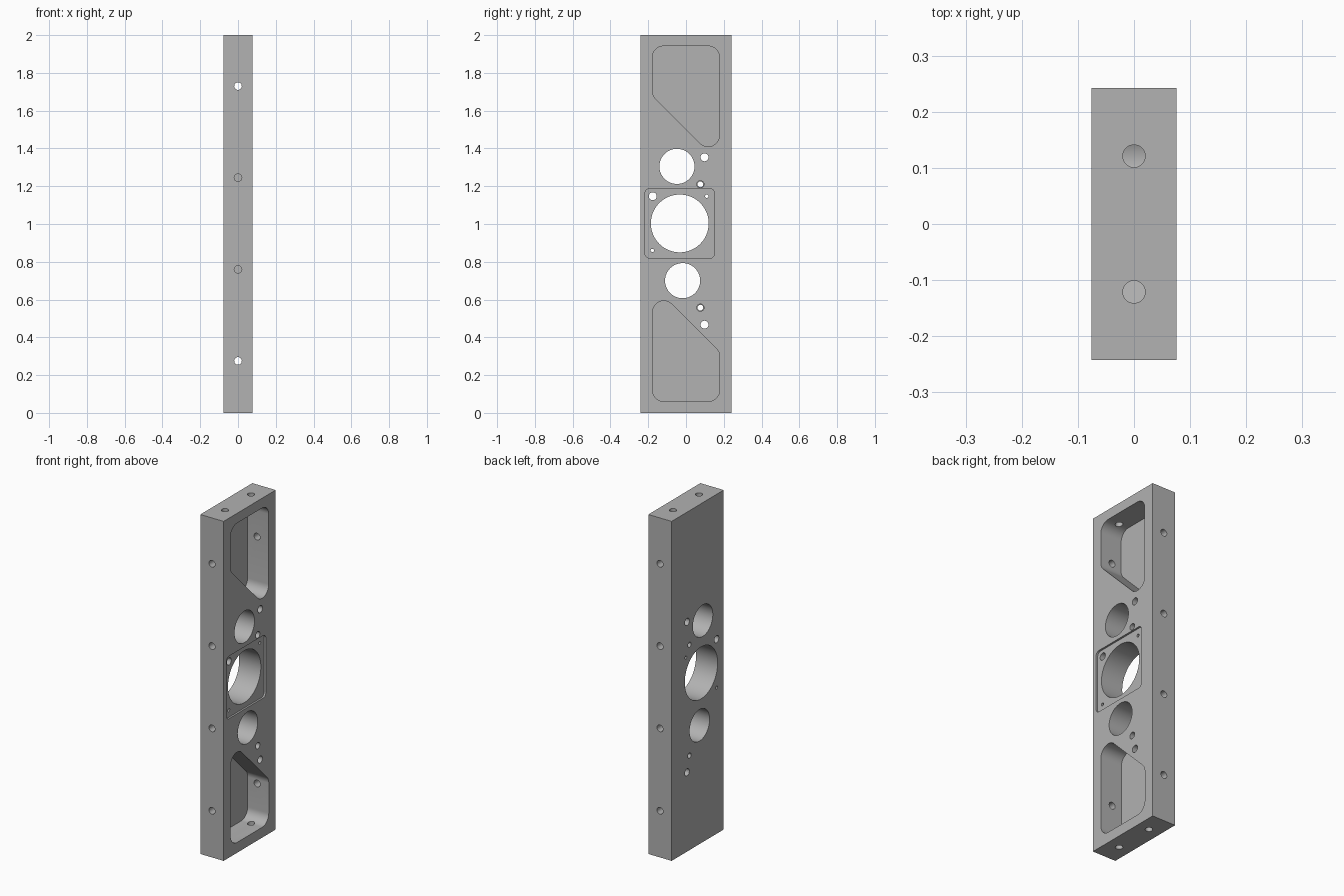
import bpy, bmesh, math
from mathutils import Vector, Matrix

if "Cube" in bpy.data.objects:
    bpy.data.objects.remove(bpy.data.objects["Cube"])

HX, HY, H = 0.076, 0.242, 2.0

grey = bpy.data.materials.new("plain_grey")
grey.diffuse_color = (0.445, 0.445, 0.445, 1)
grey.use_nodes = True
grey.node_tree.nodes["Principled BSDF"].inputs["Base Color"].default_value = grey.diffuse_color


def make_object(name, bm):
    bmesh.ops.recalc_face_normals(bm, faces=bm.faces)
    mesh = bpy.data.meshes.new(name)
    bm.to_mesh(mesh)
    bm.free()
    mesh.materials.append(grey)
    obj = bpy.data.objects.new(name, mesh)
    bpy.context.collection.objects.link(obj)
    return obj


def cut(body, bm):
    """Subtract a solid from the body."""
    cutter = make_object("cutter", bm)
    cutter.hide_render = True
    mod = body.modifiers.new("cut", 'BOOLEAN')
    mod.operation = 'DIFFERENCE'
    mod.solver = 'EXACT'
    mod.object = cutter
    bpy.context.view_layer.objects.active = body
    bpy.ops.object.modifier_apply(modifier=mod.name)
    bpy.data.objects.remove(cutter)


def drill(body, start, end, r, sides=48):
    """Round hole between two points."""
    a, b = Vector(start), Vector(end)
    bm = bmesh.new()
    turn = (b - a).to_track_quat('Z', 'Y').to_matrix().to_4x4()
    bmesh.ops.create_cone(bm, cap_ends=True, segments=sides, radius1=r, radius2=r,
                          depth=(b - a).length,
                          matrix=Matrix.Translation((a + b) / 2) @ turn)
    cut(body, bm)


def rounded(points, r, steps=10):
    """Fillet every corner of a convex outline."""
    out = []
    n = len(points)
    for i in range(n):
        p = Vector(points[i])
        u = (Vector(points[i - 1]) - p).normalized()
        v = (Vector(points[(i + 1) % n]) - p).normalized()
        half = u.angle(v) / 2
        c = p + (u + v).normalized() * r / math.sin(half)
        s = p + u * r / math.tan(half) - c
        e = p + v * r / math.tan(half) - c
        sweep = math.pi - 2 * half
        for k in range(steps + 1):
            t = k / steps
            out.append(c + (s * math.sin((1 - t) * sweep) + e * math.sin(t * sweep))
                       / math.sin(sweep))
    return out


def mill(body, points, r, floor_x):
    """Rounded pocket milled from the +x face."""
    bm = bmesh.new()
    face = bm.faces.new([bm.verts.new((floor_x, p.x, p.y)) for p in rounded(points, r)])
    ext = bmesh.ops.extrude_face_region(bm, geom=[face])
    moved = [g for g in ext["geom"] if isinstance(g, bmesh.types.BMVert)]
    bmesh.ops.translate(bm, verts=moved, vec=(0.1 - floor_x, 0, 0))
    cut(body, bm)


# Solid bar
bm = bmesh.new()
bmesh.ops.create_cube(bm, size=1, matrix=Matrix.Translation((0, 0, H / 2))
                      @ Matrix.Diagonal((2 * HX, 2 * HY, H, 1)))
body = make_object("mounting_plate", bm)

# Deep corner-cut pockets, the lower one turned half round
upper = [(-0.178, 1.942), (-0.178, 1.68), (0.177, 1.325), (0.177, 1.942)]
lower = [(-y, 2.003 - z) for y, z in upper]
for outline in (upper, lower):
    mill(body, outline, 0.06, -0.062)

# Shallow square recess around the main bore
cy, cz, s = -0.033, 1.003, 0.184
mill(body, [(cy - s, cz - s), (cy + s, cz - s), (cy + s, cz + s), (cy - s, cz + s)],
     0.025, HX - 0.011)

# Holes through the broad faces: y, z, radius
for y, z, r, sides in [(cy, cz, 0.153, 96), (-0.048, 1.305, 0.093, 72),
                       (-0.018, 0.70, 0.093, 72), (0.098, 1.353, 0.021, 32),
                       (0.098, 0.467, 0.021, 32), (-0.176, 1.147, 0.021, 32),
                       (0.11, 1.147, 0.009, 24), (-0.178, 0.86, 0.009, 24),
                       (0.076, 1.21, 0.015, 32), (0.076, 0.557, 0.015, 32)]:
    drill(body, (-0.1, y, z), (0.1, y, z), r, sides)
# Wider mouths of the stepped holes
for z in (1.21, 0.557):
    drill(body, (0, 0.076, z), (0.1, 0.076, z), 0.019, 32)

# Holes along the narrow sides: outer pair reach the pockets, inner pair are blind
for side in (-1, 1):
    for z, depth in ((0.275, 0.1), (0.76, 0.09), (1.245, 0.09), (1.73, 0.1)):
        drill(body, (0, side * 0.3, z), (0, side * (HY - depth), z), 0.02, 32)
    # Holes in both ends
    y = side * 0.121
    drill(body, (0, y, 1.9), (0, y, 2.1), 0.02, 32)
    drill(body, (0, y, -0.1), (0, y, 0.1), 0.02, 32)

# Smooth bores, crisp edges
bpy.ops.object.select_all(action='DESELECT')
body.select_set(True)
bpy.context.view_layer.objects.active = body
bpy.ops.object.shade_smooth_by_angle(angle=math.radians(30))
